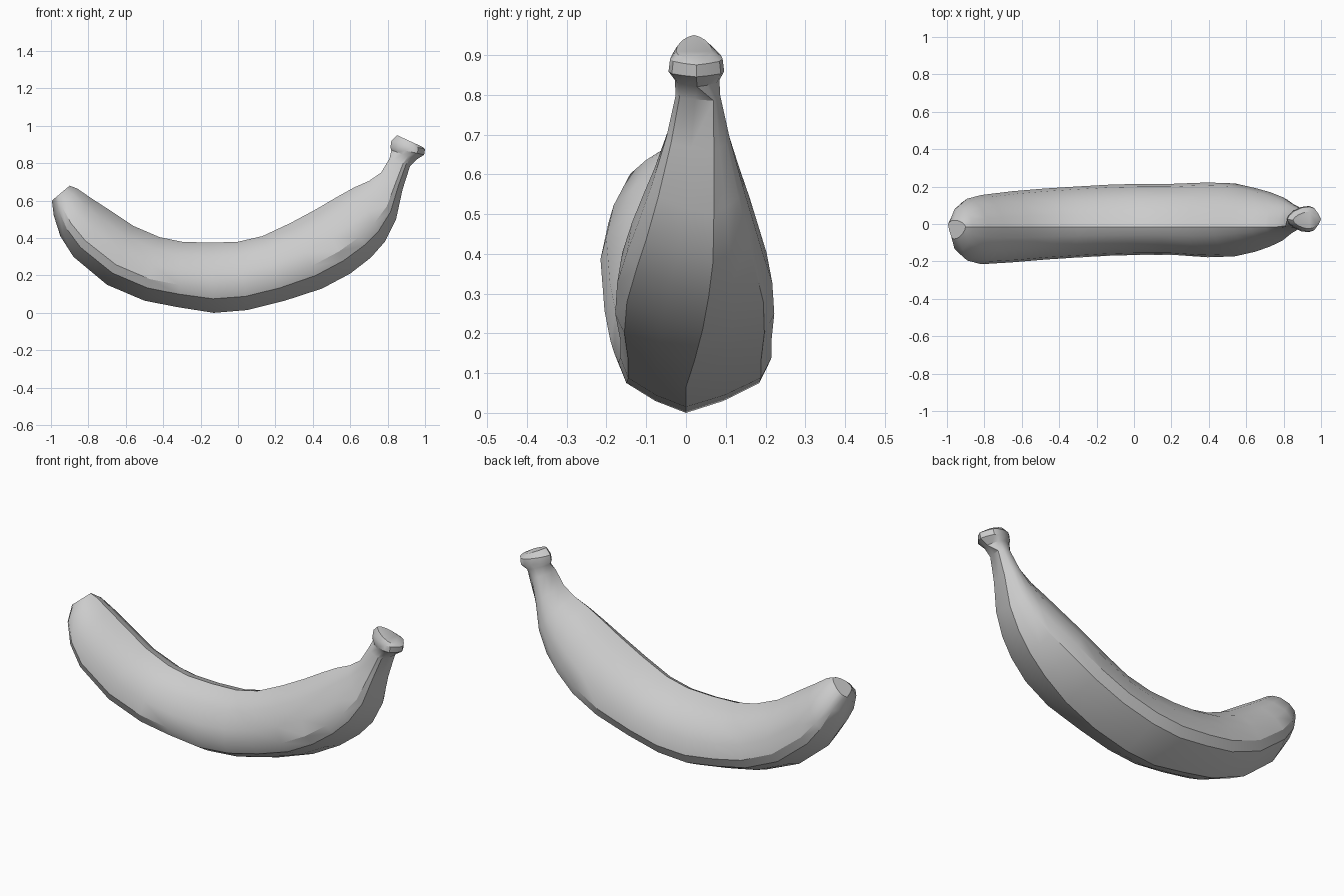
import bpy
import bmesh

default = bpy.data.objects.get("Cube")
if default:
    bpy.data.objects.remove(default)

skin = bpy.data.materials.new("light grey skin")
skin.use_nodes = True
grey = (0.6, 0.6, 0.6, 1)
skin.diffuse_color = grey
skin.node_tree.nodes["Principled BSDF"].inputs["Base Color"].default_value = grey

# Half of a cross-section: sideways fraction, fraction from outer to inner curve
HALF = [(0.45, 0.08), (0.88, 0.2), (1, 0.34), (0.93, 0.56), (0.64, 0.8), (0.3, 0.94)]
PROFILE = [(0, 0)] + HALF + [(0, 1)] + [(-u, v) for u, v in reversed(HALF)]

# Stations: inner x, inner z, outer x, outer z, middle y, half width
BODY = [
    (-.90, .68, -.995, .60, -.03, .05),
    (-.86, .665, -.985, .52, -.03, .12),
    (-.78, .61, -.95, .41, -.03, .165),
    (-.695, .555, -.88, .30, -.03, .185),
    (-.56, .465, -.70, .15, -.015, .19),
    (-.42, .405, -.50, .065, 0, .19),
    (-.30, .38, -.32, .03, .01, .19),
    (-.15, .375, -.13, 0, .02, .19),
    (0, .38, .05, .015, .025, .19),
    (.13, .41, .25, .065, .025, .19),
    (.28, .48, .45, .13, .022, .2),
    (.42, .555, .60, .21, .022, .195),
    (.53, .62, .71, .295, .022, .17),
    (.62, .67, .785, .38, .025, .145),
    (.70, .705, .845, .50, .028, .115),
    (.765, .75, .88, .66, .03, .08),
    (.81, .825, .92, .785, .03, .056),
]
STEM_END = [
    (.82, .87, .955, .82, .028, .056),
    (.815, .885, .995, .845, .026, .07),
    (.82, .92, 1, .875, .026, .066),
    (.85, .95, .985, .888, .02, .045),
]


def ring(bm, station, ridged):
    ix, iz, ox, oz, mid, half = station
    # The outer ridge drifts backwards near the stem
    keel = .07 * min(max((ox - .3) / .5, 0), 1)
    points = []
    for u, v in PROFILE:
        y = mid + u * half
        if ridged:
            ridge = keel + (-.015 - keel) * v
            limit = half * .7
            y += (1 - abs(u)) * min(max(ridge - mid, -limit), limit)
        points.append(bm.verts.new((ox + (ix - ox) * v, y, oz + (iz - oz) * v)))
    return points


def loft(name, stations, ridged_count):
    bm = bmesh.new()
    rings = [ring(bm, s, i < ridged_count) for i, s in enumerate(stations)]
    n = len(PROFILE)
    for a, b in zip(rings, rings[1:]):
        for i in range(n):
            j = (i + 1) % n
            bm.faces.new((a[i], a[j], b[j], b[i]))
    bm.faces.new(rings[0])
    bm.faces.new(rings[-1])
    bmesh.ops.recalc_face_normals(bm, faces=bm.faces)
    mesh = bpy.data.meshes.new(name)
    bm.to_mesh(mesh)
    bm.free()
    mesh.materials.append(skin)
    obj = bpy.data.objects.new(name, mesh)
    bpy.context.collection.objects.link(obj)
    bpy.ops.object.select_all(action="DESELECT")
    obj.select_set(True)
    bpy.context.view_layer.objects.active = obj
    bpy.ops.object.shade_smooth_by_angle(angle=0.55)


# One continuous peel from blossom tip to the flared stem end
loft("banana_peel", BODY + STEM_END, len(BODY))
